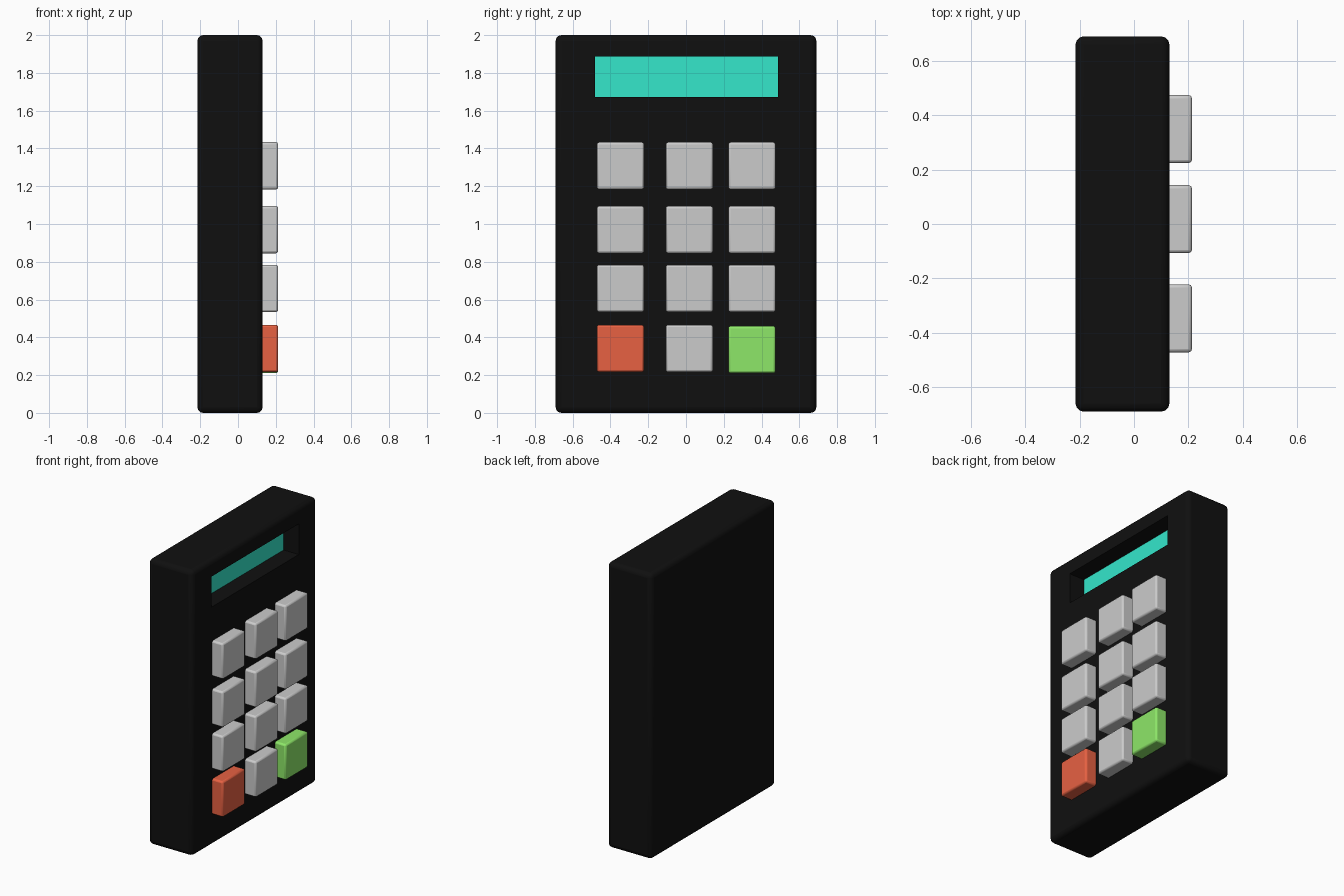
import bpy

if "Cube" in bpy.data.objects:
    bpy.data.objects.remove(bpy.data.objects["Cube"])


def material(name, rgb):
    mat = bpy.data.materials.new(name)
    mat.diffuse_color = (*rgb, 1)
    mat.use_nodes = True
    mat.node_tree.nodes["Principled BSDF"].inputs["Base Color"].default_value = mat.diffuse_color
    return mat


def box(name, lo, hi, mat=None, bevel=0, segments=3):
    """Axis-aligned box from two corners, with optional rounded edges."""
    bpy.ops.mesh.primitive_cube_add(size=1, location=[(a + b) / 2 for a, b in zip(lo, hi)])
    ob = bpy.context.object
    ob.name = name
    ob.scale = [b - a for a, b in zip(lo, hi)]
    bpy.ops.object.transform_apply(location=False, rotation=False, scale=True)
    if mat:
        ob.data.materials.append(mat)
    if bevel:
        mod = ob.modifiers.new("rounded_edges", 'BEVEL')
        mod.width, mod.segments = bevel, segments
        bpy.ops.object.shade_smooth_by_angle()
    return ob


black = material("black_plastic", (0.005, 0.005, 0.005))
teal = material("teal_screen", (0.035, 0.8, 0.6))
red = material("red_key", (0.8, 0.12, 0.055))
green = material("green_key", (0.27, 0.8, 0.14))

FACE = 0.13      # x of the keypad face
FLOOR = 0.012    # x of the screen recess floor
KEY = 0.125      # half key size

# Case with a deep screen window cut into its face
case = box("case", (-0.215, -0.69, 0), (FACE, 0.69, 2), black, 0.03)
cutter = box("screen_cutter", (FLOOR - 0.01, -0.481, 1.672), (0.3, 0.487, 1.886), black)
cutter.hide_render = True
cutter.hide_set(True)
cut = case.modifiers.new("screen_window", 'BOOLEAN')
cut.operation, cut.solver, cut.object = 'DIFFERENCE', 'EXACT', cutter

# Display at the bottom of the window
box("screen", (FLOOR - 0.015, -0.481, 1.672), (FLOOR, 0.487, 1.886), teal)

# Keys: four rows of three, with red and green in the bottom corners
columns = (-0.347, 0.018, 0.349)
rows = (1.308, 0.97, 0.659, 0.341)
special = {(3, 0): ("cancel_key", red), (3, 2): ("enter_key", green)}
for r, z in enumerate(rows):
    for c, y in enumerate(columns):
        name, mat = special.get((r, c), (f"key_{r + 1}_{c + 1}", None))
        if name == "enter_key":
            z -= 0.006
        box(name, (FACE - 0.03, y - KEY, z - KEY), (0.213, y + KEY, z + KEY), mat, 0.012, 2)
